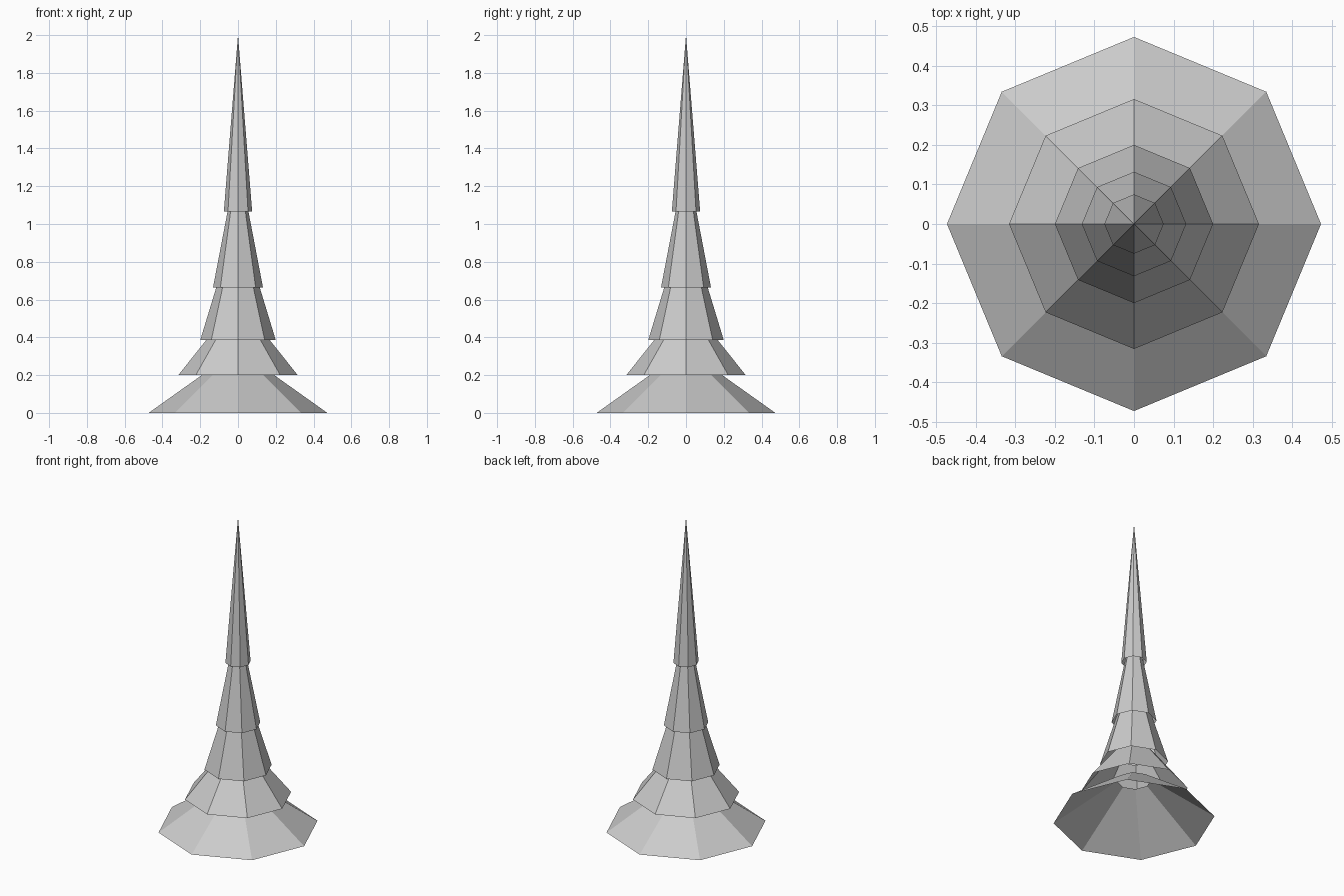
import bpy, bmesh
from math import cos, sin, pi

if "Cube" in bpy.data.objects:
    bpy.data.objects.remove(bpy.data.objects["Cube"])

SIDES = 8


def skirt(name, z0, r0, z1, r1):
    """Open eight-sided cone tier; closes to a point when r1 is 0."""
    bm = bmesh.new()

    def ring(r, z):
        return [bm.verts.new((r * cos(2 * pi * i / SIDES), r * sin(2 * pi * i / SIDES), z))
                for i in range(SIDES)]

    low = ring(r0, z0)
    high = ring(r1, z1) if r1 > 0 else [bm.verts.new((0, 0, z1))]
    for i in range(SIDES):
        j = (i + 1) % SIDES
        if r1 > 0:
            bm.faces.new((low[i], low[j], high[j], high[i]))
        else:
            bm.faces.new((low[i], low[j], high[0]))
    mesh = bpy.data.meshes.new(name)
    bm.to_mesh(mesh)
    bm.free()
    obj = bpy.data.objects.new(name, mesh)
    bpy.context.collection.objects.link(obj)
    return obj


# Overlapping tiers, each tucked under the next
skirt("base_skirt", 0.0, 0.473, 0.265, 0.10)
skirt("lower_skirt", 0.20, 0.316, 0.44, 0.125)
skirt("middle_skirt", 0.385, 0.20, 0.73, 0.095)
skirt("upper_skirt", 0.665, 0.132, 1.12, 0.045)

# Needle at the top
skirt("spire_tip", 1.065, 0.075, 2.0, 0.0)
